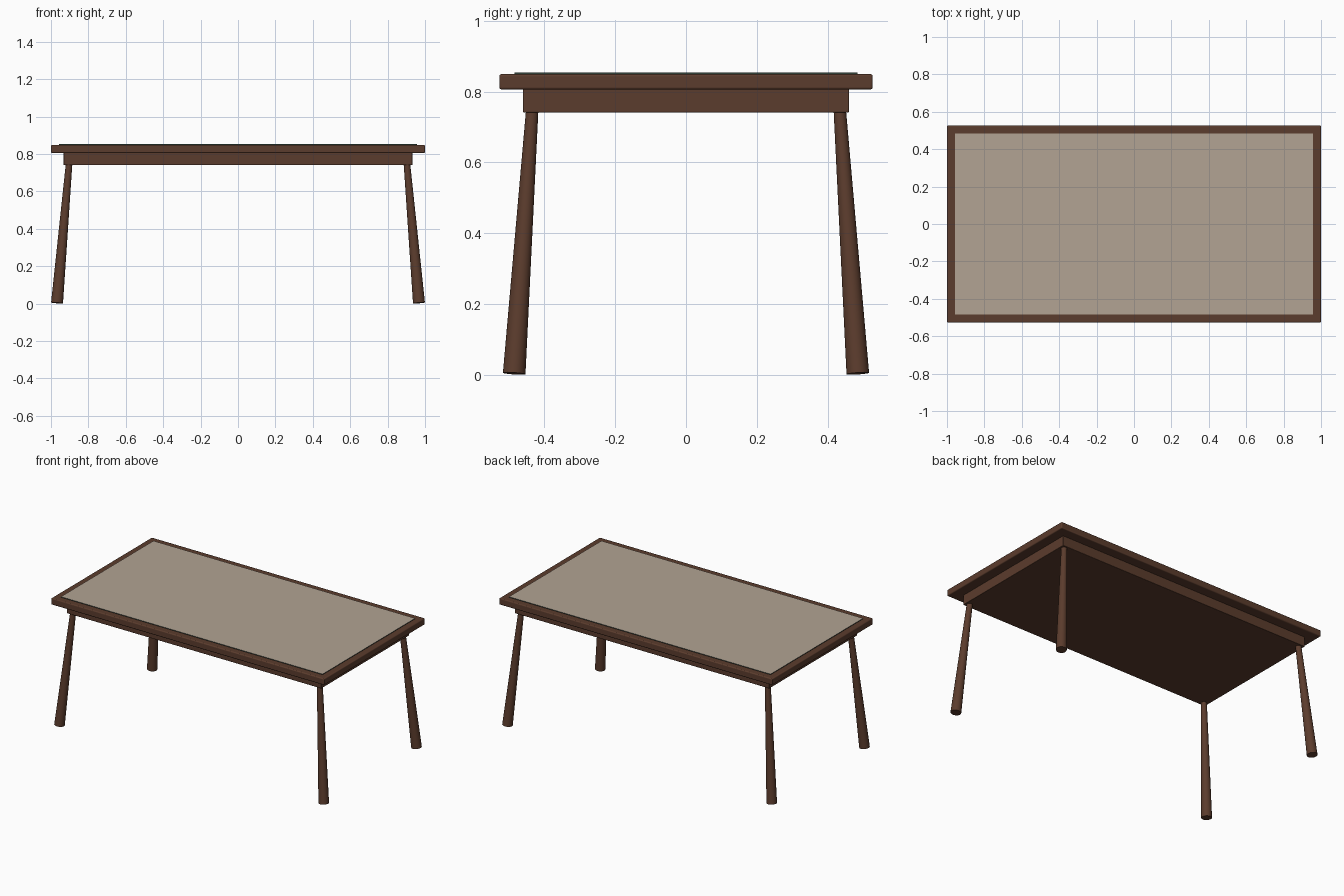
import bpy
from mathutils import Vector

if "Cube" in bpy.data.objects:
    bpy.data.objects.remove(bpy.data.objects["Cube"])


def material(name, rgb):
    m = bpy.data.materials.new(name)
    m.diffuse_color = (*rgb, 1)
    m.use_nodes = True
    m.node_tree.nodes["Principled BSDF"].inputs["Base Color"].default_value = m.diffuse_color
    return m


wood = material("dark brown wood", (0.105, 0.045, 0.026))
beige = material("beige inlay", (0.445, 0.366, 0.292))
green = material("dark green edge", (0.03, 0.055, 0.04))


def box(name, half_x, half_y, z0, z1, mat, bevel=0.0):
    bpy.ops.mesh.primitive_cube_add(size=1, location=(0, 0, (z0 + z1) / 2))
    ob = bpy.context.object
    ob.name = name
    ob.scale = (2 * half_x, 2 * half_y, z1 - z0)
    bpy.ops.object.transform_apply(location=False, rotation=False, scale=True)
    ob.data.materials.append(mat)
    if bevel:
        mod = ob.modifiers.new("bevel", 'BEVEL')
        mod.width = bevel
        mod.segments = 3
        bpy.ops.object.shade_smooth_by_angle()
    return ob


# Tabletop slab and the solid apron block below it
box("tabletop", 1.0, 0.527, 0.806, 0.849, wood, 0.006)
box("apron", 0.932, 0.46, 0.741, 0.808, wood, 0.003)

# Thin inlaid panel: green rim, beige upper face
panel = box("top_panel", 0.958, 0.484, 0.846, 0.853, green)
panel.data.materials.append(beige)
for f in panel.data.polygons:
    if f.normal.z > 0.5:
        f.material_index = 1

# Splayed round legs, thicker at the floor
for sx, side in ((-1, "left"), (1, "right")):
    for sy, end in ((-1, "front"), (1, "back")):
        foot = Vector((sx * 0.9675, sy * 0.485, 0.004))
        head = Vector((sx * 0.903, sy * 0.434, 0.75))
        axis = head - foot
        bpy.ops.mesh.primitive_cone_add(
            vertices=32, radius1=0.032, radius2=0.0175, depth=axis.length,
            location=(foot + head) / 2,
            rotation=axis.to_track_quat('Z', 'Y').to_euler())
        leg = bpy.context.object
        leg.name = f"{end}_{side}_leg"
        leg.data.materials.append(wood)
        bpy.ops.object.shade_smooth_by_angle()
